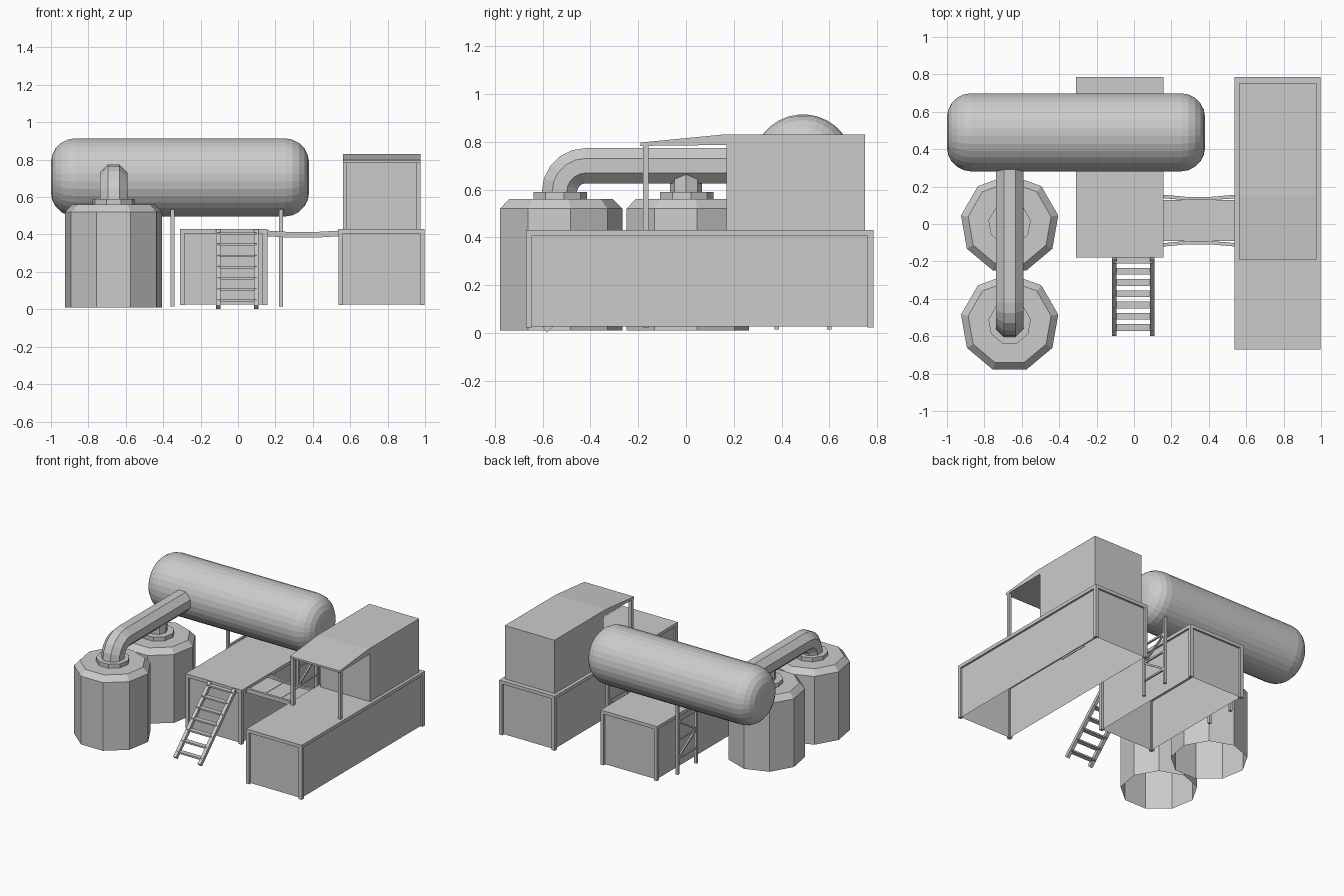
import bpy, bmesh, math
from math import sin, cos, pi, radians
from mathutils import Vector, Matrix

old = bpy.data.objects.get("Cube")
if old:
    bpy.data.objects.remove(old, do_unlink=True)

grey = bpy.data.materials.new("plain grey")
grey.use_nodes = True
grey.diffuse_color = (0.6, 0.6, 0.6, 1)
grey.node_tree.nodes["Principled BSDF"].inputs["Base Color"].default_value = (0.6, 0.6, 0.6, 1)


def finish(name, bm):
    bmesh.ops.remove_doubles(bm, verts=bm.verts, dist=1e-5)
    bmesh.ops.recalc_face_normals(bm, faces=bm.faces)
    mesh = bpy.data.meshes.new(name)
    bm.to_mesh(mesh)
    bm.free()
    mesh.materials.append(grey)
    obj = bpy.data.objects.new(name, mesh)
    bpy.context.collection.objects.link(obj)
    return obj


def box(name, x, y, z, open_bottom=False):
    """Box from (min, max) ranges."""
    bm = bmesh.new()
    bmesh.ops.create_cube(bm, size=1)
    if open_bottom:
        low = [f for f in bm.faces if f.normal.z < -0.5]
        bmesh.ops.delete(bm, geom=low, context='FACES_ONLY')
    for v in bm.verts:
        v.co = Vector([(r[0] + r[1]) / 2 + c * (r[1] - r[0]) for r, c in zip((x, y, z), v.co)])
    return finish(name, bm)


def bar(name, a, b, width=0.02, depth=0.02):
    """Rectangular bar between two points, width mostly along x."""
    a, b = Vector(a), Vector(b)
    bm = bmesh.new()
    bmesh.ops.create_cube(bm, size=1)
    w = (b - a).normalized()
    side = Vector((1, 0, 0)) if abs(w.x) < 0.7 else Vector((0, 1, 0))
    n = w.cross(side).normalized()
    side = n.cross(w)
    for v in bm.verts:
        c = v.co.copy()
        v.co = (a + b) / 2 + side * c.x * width + n * c.y * depth + w * c.z * (b - a).length
    return finish(name, bm)


def loft(bm, rings):
    """Join equal rings of points with quads."""
    rows = [[bm.verts.new(p) for p in ring] for ring in rings]
    for r, s in zip(rows, rows[1:]):
        for i in range(len(r)):
            j = (i + 1) % len(r)
            bm.faces.new((r[i], r[j], s[j], s[i]))
    return rows


def lathe(name, profile, sides, matrix, start=0.0):
    """Spin (radius, height) points about the local z axis."""
    bm = bmesh.new()
    loft(bm, [[(max(r, 1e-7) * cos(start + 2 * pi * i / sides),
                max(r, 1e-7) * sin(start + 2 * pi * i / sides), h) for i in range(sides)]
              for r, h in profile])
    bm.transform(matrix)
    return finish(name, bm)


# Nine-sided upright tanks, open underneath
TANK_X = -0.665
FRONT_Y, REAR_Y = -0.53, 0.0
for name, y in (("front", FRONT_Y), ("rear", REAR_Y)):
    lathe(name + "_upright_tank",
          [(0.264, 0.01), (0.264, 0.52), (0.225, 0.56), (0.115, 0.56), (0.115, 0.59), (0, 0.59)],
          9, Matrix.Translation((TANK_X, y, 0)), pi / 2)

# Main pipe: up, around a bend and back into the long tank
BEND, PIPE_R, PIPE_Z = 0.11, 0.08, 0.70
path = [(FRONT_Y, 0.57, pi / 2)]
for i in range(6):
    a = i * pi / 10
    path.append((FRONT_Y + BEND * (1 - cos(a)), PIPE_Z - BEND + BEND * sin(a), pi / 2 - a))
path.append((0.35, PIPE_Z, 0))
rings = []
for y, z, t in path:
    ring = []
    for k in range(8):
        a = radians(22.5 + 45 * k)
        n = PIPE_R * sin(a)
        ring.append((TANK_X + PIPE_R * cos(a), y - n * sin(t), z + n * cos(t)))
    rings.append(ring)
bm = bmesh.new()
loft(bm, rings)
finish("main_pipe", bm)

# Short riser from the rear tank
lathe("rear_riser_pipe", [(0.068, 0.57), (0.068, 0.69)], 8,
      Matrix.Translation((TANK_X, REAR_Y, 0)))

# Long horizontal tank with rounded ends
R, ROUND, HALF = 0.21, 0.13, 0.69
end = [(R - ROUND + ROUND * cos(a), HALF - ROUND + ROUND * sin(a))
       for a in [i * pi / 10 for i in range(6)]] + [(0, HALF)]
profile = [(r, -h) for r, h in reversed(end)] + end
lathe("long_tank", profile, 32,
      Matrix.Translation((-0.31, 0.49, 0.705)) @ Matrix.Rotation(pi / 2, 4, 'Y'), pi / 32)

# Braced legs under the long tank
for name, x in (("right", -0.35), ("left", 0.23)):
    near, far = 0.38, 0.60
    for y in (near, far):
        bar(name + "_tank_leg", (x, y, 0.015), (x, y, 0.535))
    for z in (0.13, 0.27, 0.41):
        bar(name + "_leg_tie", (x, near, z), (x, far, z), 0.012, 0.012)
    bar(name + "_lower_brace", (x, far, 0.13), (x, near, 0.27), 0.012, 0.012)
    bar(name + "_upper_brace", (x, near, 0.27), (x, far, 0.41), 0.012, 0.012)


# Containers: roof slab, corner posts and set-back walls, open underneath
def container(name, x, y):
    top, under, foot, post, inset = 0.43, 0.405, 0.022, 0.025, 0.015
    box(name + "_slab", x, y, (under, top))
    box(name + "_walls", (x[0] + inset, x[1] - inset), (y[0] + inset, y[1] - inset),
        (foot + 0.004, under), True)
    for px in (x[0], x[1] - post):
        for py in (y[0], y[1] - post):
            box(name + "_post", (px, px + post), (py, py + post), (foot, under))


container("middle_container", (-0.31, 0.157), (-0.18, 0.785))
container("long_container", (0.537, 0.997), (-0.67, 0.785))

# Cabin on the long container
CX = (0.562, 0.975)
box("cabin", CX, (0.17, 0.75), (0.43, 0.83))

# Sloping porch roof and its posts
outline = [(-0.19, 0.783), (-0.19, 0.797), (0.15, 0.83), (0.17, 0.83), (0.17, 0.787)]
bm = bmesh.new()
for row in loft(bm, [[(x, y, z) for y, z in outline] for x in CX]):
    bm.faces.new(row)
finish("porch_roof", bm)
for x in (CX[0], CX[1] - 0.022):
    box("porch_post", (x, x + 0.022), (-0.18, -0.157), (0.43, 0.788))

# Footbridge with bowed side rails
stations = [(0.15, 0.012, 0.406), (0.28, 0.0, 0.398), (0.41, 0.0, 0.398), (0.55, 0.012, 0.406)]
MID = 0.018
for (xa, fa, za), (xb, fb, zb) in zip(stations, stations[1:]):
    for s in (-1, 1):
        bar("bridge_rail", (xa, MID + s * (0.118 + fa), za), (xb, MID + s * (0.118 + fb), zb),
            0.018, 0.03)
    bar("bridge_deck", (xa, MID, za), (xb, MID, zb), 0.22, 0.008)
for x, f, z in stations:
    box("bridge_crossbeam", (x - 0.006, x + 0.006), (MID - 0.118, MID + 0.118), (z - 0.014, z + 0.007))

# Steps up to the middle container
for x in (-0.105, 0.097):
    bar("stair_rail", (x, -0.59, 0.012), (x, -0.178, 0.418), 0.025, 0.026)
for i in range(7):
    z = 0.045 + 0.06 * i
    y = -0.598 + z
    box("stair_tread", (-0.11, 0.1), (y - 0.018, y + 0.018), (z - 0.006, z + 0.006))
